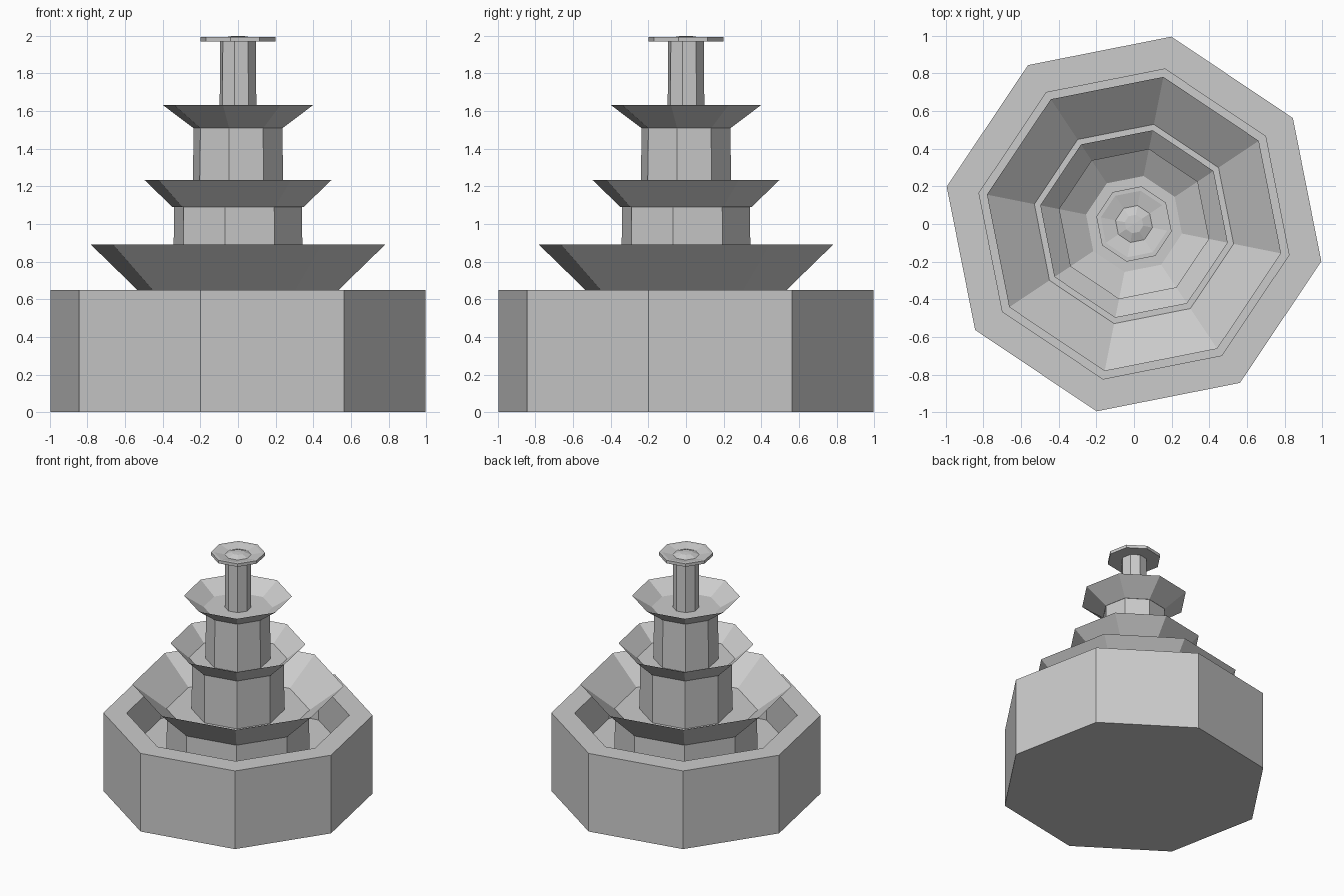
import bpy, bmesh
from math import cos, sin, pi, radians

if "Cube" in bpy.data.objects:
    bpy.data.objects.remove(bpy.data.objects["Cube"])

SIDES = 8
TURN = radians(-11.3)  # the whole fountain is turned slightly


def lathe(name, profile):
    """Eight-sided closed solid from (radius, z) points, bottom to top."""
    bm = bmesh.new()
    rings = []
    for r, z in profile:
        if r == 0:
            rings.append([bm.verts.new((0, 0, z))] * SIDES)
        else:
            rings.append([bm.verts.new((r * cos(TURN + 2 * pi * i / SIDES),
                                        r * sin(TURN + 2 * pi * i / SIDES), z))
                          for i in range(SIDES)])
    for a, b in zip(rings, rings[1:]):
        for i in range(SIDES):
            j = (i + 1) % SIDES
            corners = list(dict.fromkeys((a[i], a[j], b[j], b[i])))
            bm.faces.new(corners)
    bmesh.ops.recalc_face_normals(bm, faces=bm.faces)
    mesh = bpy.data.meshes.new(name)
    bm.to_mesh(mesh)
    bm.free()
    obj = bpy.data.objects.new(name, mesh)
    bpy.context.collection.objects.link(obj)
    return obj


def column(name, r0, z0, r1, z1):
    return lathe(name, [(0, z0), (r0, z0), (r1, z1), (0, z1)])


def bowl(name, r_base, z_base, r_rim, z_rim, r_floor, z_floor):
    return lathe(name, [(0, z_base), (r_base, z_base), (r_rim, z_rim),
                        (r_floor, z_floor), (0, z_floor)])


# Ground basin with a sunken floor
lathe("basin", [(0, 0), (1.015, 0), (1.015, 0.65), (0.84, 0.65), (0.84, 0.33), (0, 0.33)])

# Stacked columns
column("lower_column", 0.54, 0.32, 0.535, 0.645)
column("second_column", 0.35, 0.68, 0.347, 1.095)
column("third_column", 0.247, 1.10, 0.24, 1.515)
column("top_column", 0.1, 1.53, 0.097, 1.972)

# Flaring bowls
bowl("lower_bowl", 0.535, 0.64, 0.797, 0.89, 0.54, 0.69)
bowl("middle_bowl", 0.355, 1.09, 0.508, 1.235, 0.37, 1.115)
bowl("upper_bowl", 0.242, 1.51, 0.407, 1.632, 0.26, 1.54)

# Spout dish with a small raised centre
lathe("spout_dish", [(0, 1.97), (0.204, 1.97), (0.204, 1.995), (0.18, 1.995),
                     (0.1, 1.978), (0.05, 1.997), (0, 2.0)])
